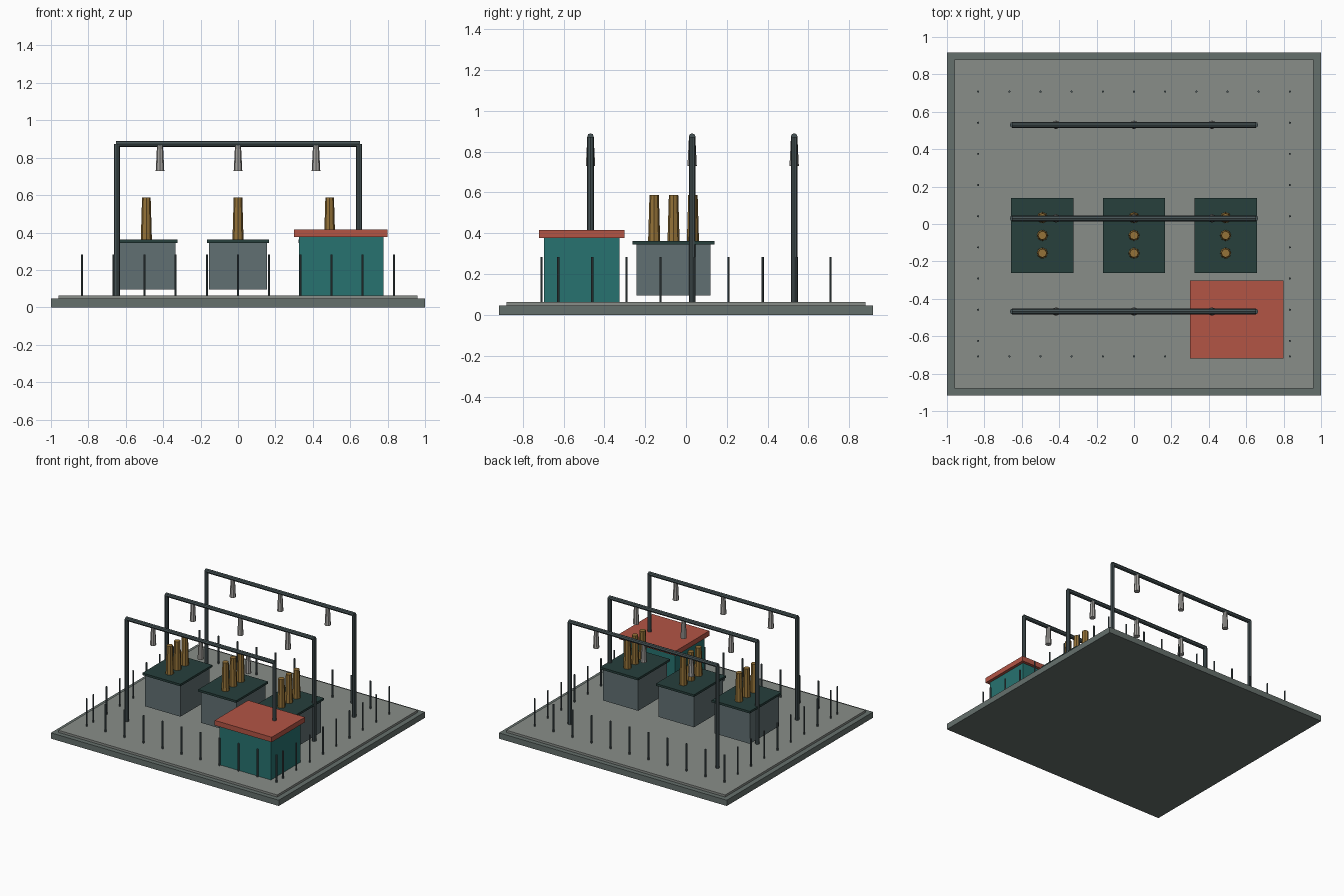
import bpy
from math import pi

if "Cube" in bpy.data.objects:
    bpy.data.objects.remove(bpy.data.objects["Cube"])


def material(name, rgb):
    m = bpy.data.materials.new(name)
    m.diffuse_color = (*rgb, 1)
    m.use_nodes = True
    m.node_tree.nodes["Principled BSDF"].inputs["Base Color"].default_value = m.diffuse_color
    return m


CURB = material("dark_concrete", (0.13, 0.16, 0.15))
SLAB = material("gravel", (0.25, 0.27, 0.25))
TANK = material("tank_grey", (0.12, 0.16, 0.17))
LID = material("lid_green", (0.02, 0.05, 0.045))
BRASS = material("bushing_brown", (0.30, 0.17, 0.04))
STEEL = material("steel", (0.06, 0.085, 0.09))
CERAMIC = material("ceramic", (0.38, 0.37, 0.35))
WALL = material("wall_teal", (0.02, 0.17, 0.16))
ROOF = material("roof_red", (0.45, 0.09, 0.06))


def box(name, x, y, z, mat):
    """Box from (min, max) pairs."""
    bpy.ops.mesh.primitive_cube_add(size=1, location=[sum(p) / 2 for p in (x, y, z)])
    o = bpy.context.object
    o.scale = [p[1] - p[0] for p in (x, y, z)]
    o.name = name
    o.data.materials.append(mat)


def rod(name, x, y, z0, z1, r0, r1, mat, sides=8):
    """Upright, optionally tapered rod."""
    bpy.ops.mesh.primitive_cone_add(vertices=sides, radius1=r0, radius2=r1,
                                    depth=z1 - z0, location=(x, y, (z0 + z1) / 2))
    o = bpy.context.object
    o.name = name
    o.data.materials.append(mat)
    return o


# Ground slabs
box("base_curb", (-1, 1), (-0.917, 0.917), (0, 0.046), CURB)
box("yard_slab", (-0.96, 0.96), (-0.88, 0.88), (0.046, 0.063), SLAB)

# Transformers, floating slightly above the slab, with three bushings each
for cx in (-0.49, 0, 0.49):
    box("transformer_tank", (cx - 0.155, cx + 0.155), (-0.243, 0.121), (0.094, 0.345), TANK)
    box("transformer_lid", (cx - 0.167, cx + 0.167), (-0.261, 0.139), (0.345, 0.362), LID)
    for y in (-0.156, -0.061, 0.034):
        rod("bushing", cx, y, 0.35, 0.587, 0.03, 0.023, BRASS)

# Gantries: two posts, a cross beam and hanging insulators
for y in (-0.468, 0.03, 0.53):
    for x in (-0.648, 0.648):
        rod("gantry_post", x, y, 0.06, 0.873, 0.016, 0.016, STEEL)
    beam = rod("gantry_beam", 0, y, 0.22, 1.526, 0.016, 0.016, STEEL)
    beam.location.z = 0.874
    beam.rotation_euler = (0, pi / 2, 0)
    for x in (-0.417, 0, 0.417):
        rod("hanging_insulator", x, y, 0.729, 0.865, 0.023, 0.016, CERAMIC)

# Control house
box("house_walls", (0.325, 0.777), (-0.697, -0.325), (0.062, 0.377), WALL)
box("house_roof", (0.30, 0.80), (-0.72, -0.302), (0.377, 0.417), ROOF)

# Perimeter fence posts
STEP = 1 / 6
spots = [(i * STEP, s * 0.708) for i in range(-5, 6) for s in (-1, 1)]
spots += [(s * 0.833, -0.625 + i * STEP) for i in range(8) for s in (-1, 1)]
for x, y in spots:
    rod("fence_post", x, y, 0.06, 0.283, 0.006, 0.006, STEEL, 6)
